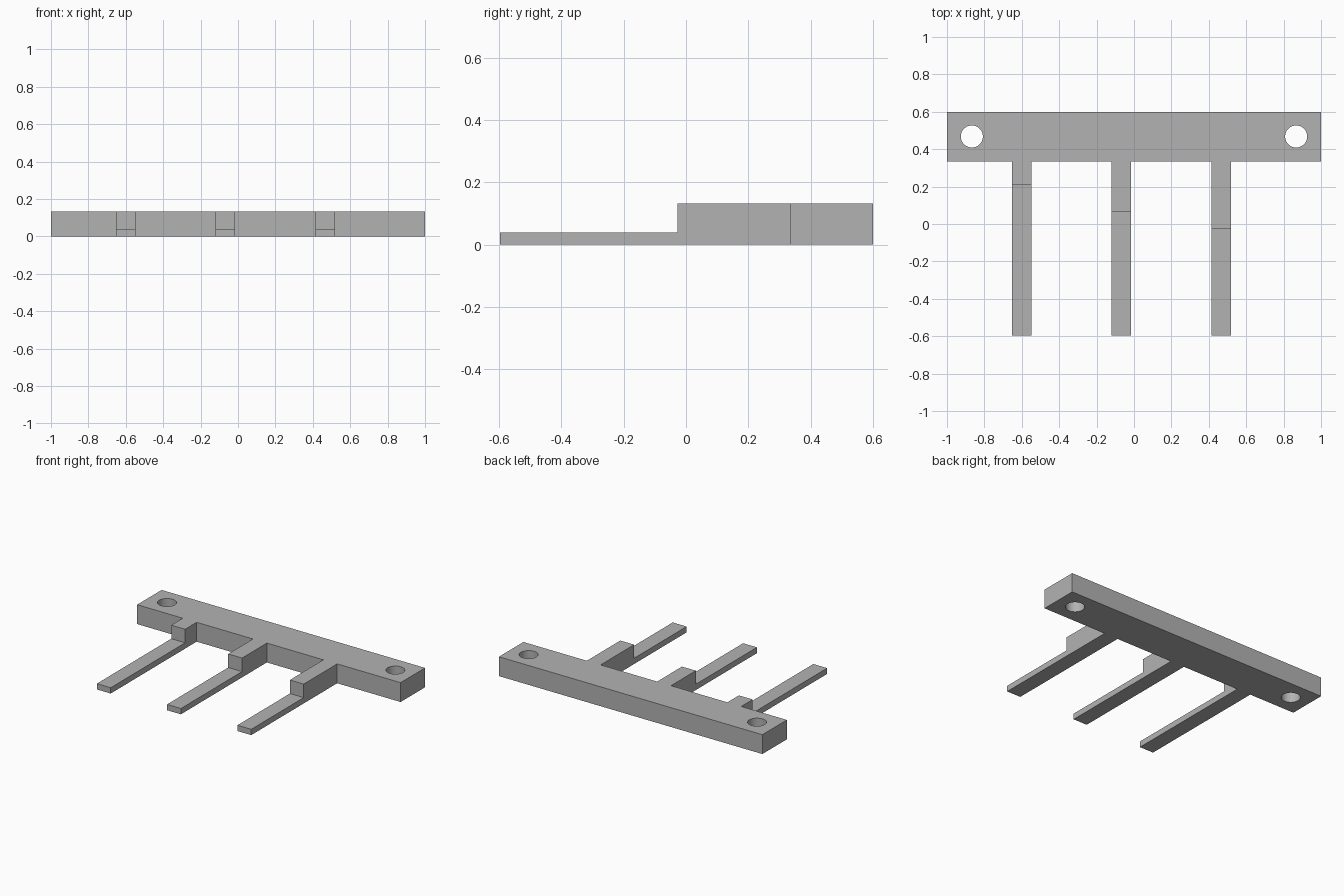
import bpy, bmesh
from mathutils import Matrix

cube = bpy.data.objects.get("Cube")
if cube:
    bpy.data.objects.remove(cube, do_unlink=True)

HEIGHT, THIN = 0.133, 0.04
BACK, BAR_FRONT, TIP = 0.6, 0.335, -0.597
WIDTH = 0.105
# finger centre x, and y where the raised root steps down
FINGERS = [(-0.601, 0.21), (-0.068, 0.066), (0.466, -0.028)]

grey = bpy.data.materials.new("plain grey")
grey.use_nodes = True
colour = (0.45, 0.45, 0.45, 1)
grey.diffuse_color = colour
grey.node_tree.nodes["Principled BSDF"].inputs["Base Color"].default_value = colour


def make_object(name, bm):
    bmesh.ops.recalc_face_normals(bm, faces=bm.faces)
    mesh = bpy.data.meshes.new(name)
    bm.to_mesh(mesh)
    bm.free()
    mesh.materials.append(grey)
    obj = bpy.data.objects.new(name, mesh)
    bpy.context.collection.objects.link(obj)
    return obj


def cut(target, cutter):
    mod = target.modifiers.new("cut", 'BOOLEAN')
    mod.operation = 'DIFFERENCE'
    mod.solver = 'EXACT'
    mod.object = cutter
    bpy.context.view_layer.objects.active = target
    bpy.ops.object.modifier_apply(modifier=mod.name)
    bpy.data.objects.remove(cutter, do_unlink=True)


# Comb outline: bar with three fingers, extruded to full height
outline = [(1, BACK), (-1, BACK), (-1, BAR_FRONT)]
for x, step in FINGERS:
    l, r = x - WIDTH / 2, x + WIDTH / 2
    outline += [(l, BAR_FRONT), (l, TIP), (r, TIP), (r, BAR_FRONT)]
outline.append((1, BAR_FRONT))
bm = bmesh.new()
face = bm.faces.new([bm.verts.new((x, y, 0)) for x, y in outline])
top = bmesh.ops.extrude_face_region(bm, geom=[face])["geom"]
bmesh.ops.translate(bm, vec=(0, 0, HEIGHT),
                    verts=[v for v in top if isinstance(v, bmesh.types.BMVert)])
comb = make_object("mounting_bar_with_fingers", bm)

# Thin the finger ends in front of each step
for x, step in FINGERS:
    bm = bmesh.new()
    near = TIP - 0.1
    bmesh.ops.create_cube(bm, size=1, matrix=Matrix.Translation(
        (x, (near + step) / 2, THIN + 0.1)) @ Matrix.Diagonal(
        (WIDTH * 2, step - near, 0.2, 1)))
    cut(comb, make_object("step_cutter", bm))

# Screw holes at both ends of the bar
for side in (-1, 1):
    bm = bmesh.new()
    bmesh.ops.create_cone(bm, cap_ends=True, segments=48, radius1=0.059,
                          radius2=0.059, depth=0.5,
                          matrix=Matrix.Translation((side * 0.867, 0.468, 0.06)))
    cut(comb, make_object("hole_cutter", bm))

# Smooth the hole walls, keep the box edges sharp
comb.select_set(True)
bpy.context.view_layer.objects.active = comb
bpy.ops.object.shade_smooth_by_angle()
